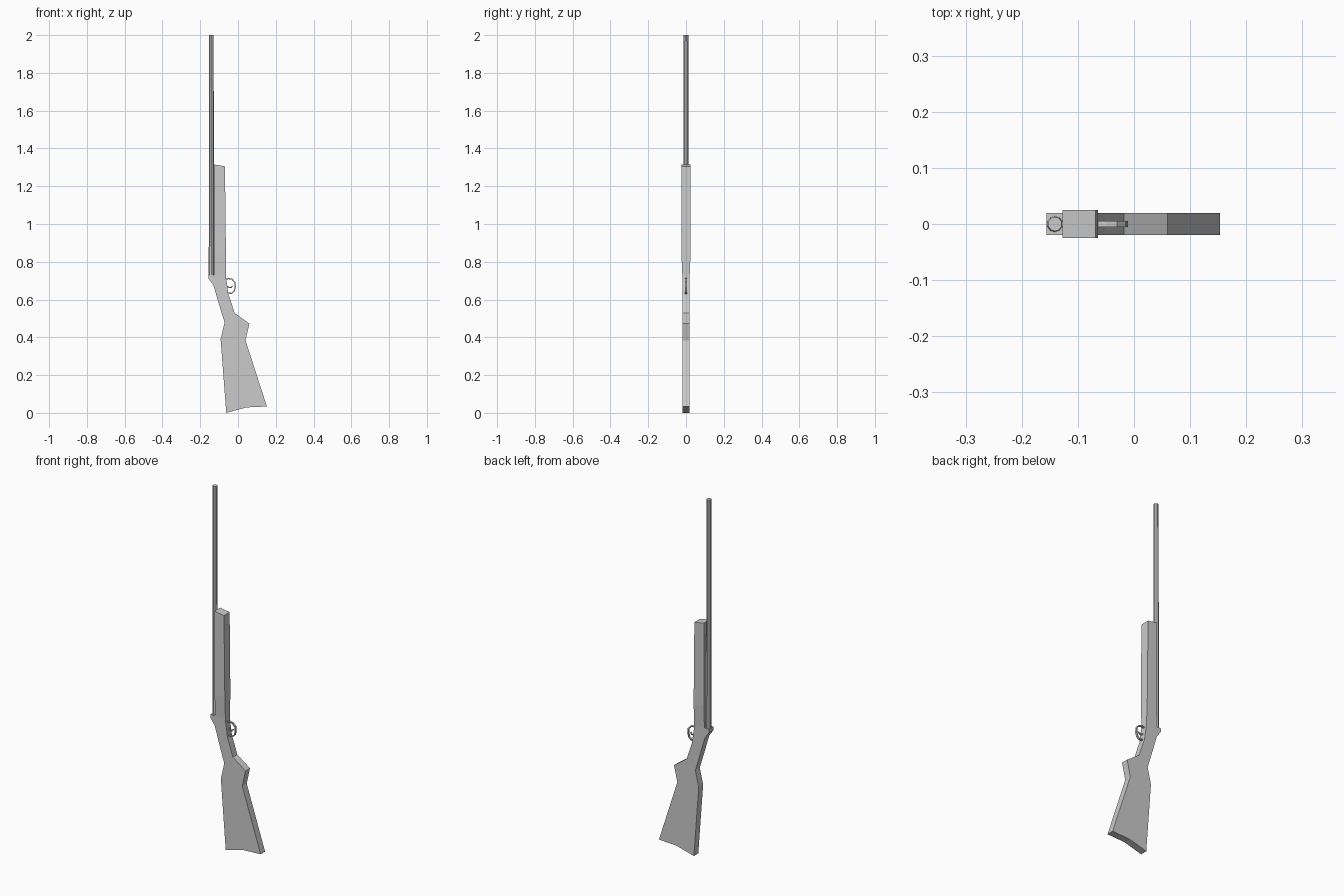
import bpy, bmesh
from mathutils import Vector

if "Cube" in bpy.data.objects:
    bpy.data.objects.remove(bpy.data.objects["Cube"])


def finish(name, bm):
    bmesh.ops.recalc_face_normals(bm, faces=bm.faces[:])
    me = bpy.data.meshes.new(name)
    bm.to_mesh(me)
    bm.free()
    ob = bpy.data.objects.new(name, me)
    bpy.context.collection.objects.link(ob)
    return ob


def loft(name, rows):
    """Loft flat slabs: each row is (outline points (x, z), half width in y)."""
    bm = bmesh.new()
    rings = []
    for pts, hw in rows:
        front = [bm.verts.new((x, -hw, z)) for x, z in pts]
        back = [bm.verts.new((x, hw, z)) for x, z in reversed(pts)]
        rings.append(front + back)
    n = len(rings[0])
    for a, b in zip(rings, rings[1:]):
        for i in range(n):
            j = (i + 1) % n
            bm.faces.new((a[i], a[j], b[j], b[i]))
    for r in (rings[0], rings[-1]):
        h = n // 2
        for i in range(h - 1):
            bm.faces.new((r[i], r[i + 1], r[n - 2 - i], r[n - 1 - i]))
    return finish(name, bm)


def ribbon(name, path, thick, hw):
    """Flat strip with rectangular section following a path in the xz plane."""
    p = [Vector(q) for q in path]
    rows = []
    for i, q in enumerate(p):
        t = (p[min(i + 1, len(p) - 1)] - p[max(i - 1, 0)]).normalized()
        n = Vector((-t.y, t.x)) * thick / 2
        rows.append(((tuple(q - n), tuple(q + n)), hw))
    return loft(name, rows)


# Stock, grip and receiver: left, middle and right outline points per row
W = 0.0195
stock_rows = [
    ((-0.062, 0.000), (0.045, 0.029), (0.153, 0.034)),
    ((-0.092, 0.390), (-0.026, 0.387), (0.040, 0.383)),
    ((-0.071, 0.479), (-0.005, 0.476), (0.060, 0.473)),
    ((-0.086, 0.527), (-0.052, 0.527), (-0.018, 0.529)),
    ((-0.108, 0.600), (-0.074, 0.600), (-0.041, 0.600)),
    ((-0.117, 0.632), (-0.083, 0.630), (-0.051, 0.628)),
    ((-0.130, 0.675), (-0.095, 0.675), (-0.057, 0.675)),
    ((-0.156, 0.711), (-0.127, 0.711), (-0.063, 0.711)),
    ((-0.156, 0.730), (-0.127, 0.730), (-0.064, 0.730)),
]
loft("stock", [(r, W) for r in stock_rows])

# Fore-end, widening above the receiver
loft("fore_end", [
    (((-0.127, 0.730), (-0.064, 0.730)), W),
    (((-0.127, 0.850), (-0.064, 0.850)), 0.0245),
    (((-0.127, 1.315), (-0.069, 1.305)), 0.025),
])

# Barrel, slightly tapered
bm = bmesh.new()
bmesh.ops.create_cone(bm, cap_ends=True, segments=10,
                      radius1=0.0148, radius2=0.0128, depth=1.27)
bmesh.ops.translate(bm, verts=bm.verts[:], vec=(-0.141, 0, 1.365))
finish("barrel", bm)

# Trigger guard loop and trigger
ribbon("trigger_guard", [(-0.064, 0.708), (-0.050, 0.711), (-0.032, 0.708),
                         (-0.017, 0.692), (-0.014, 0.666), (-0.020, 0.645),
                         (-0.033, 0.633), (-0.053, 0.634)], 0.006, 0.005)
ribbon("trigger", [(-0.058, 0.670), (-0.046, 0.663), (-0.036, 0.663),
                   (-0.028, 0.673)], 0.006, 0.003)
